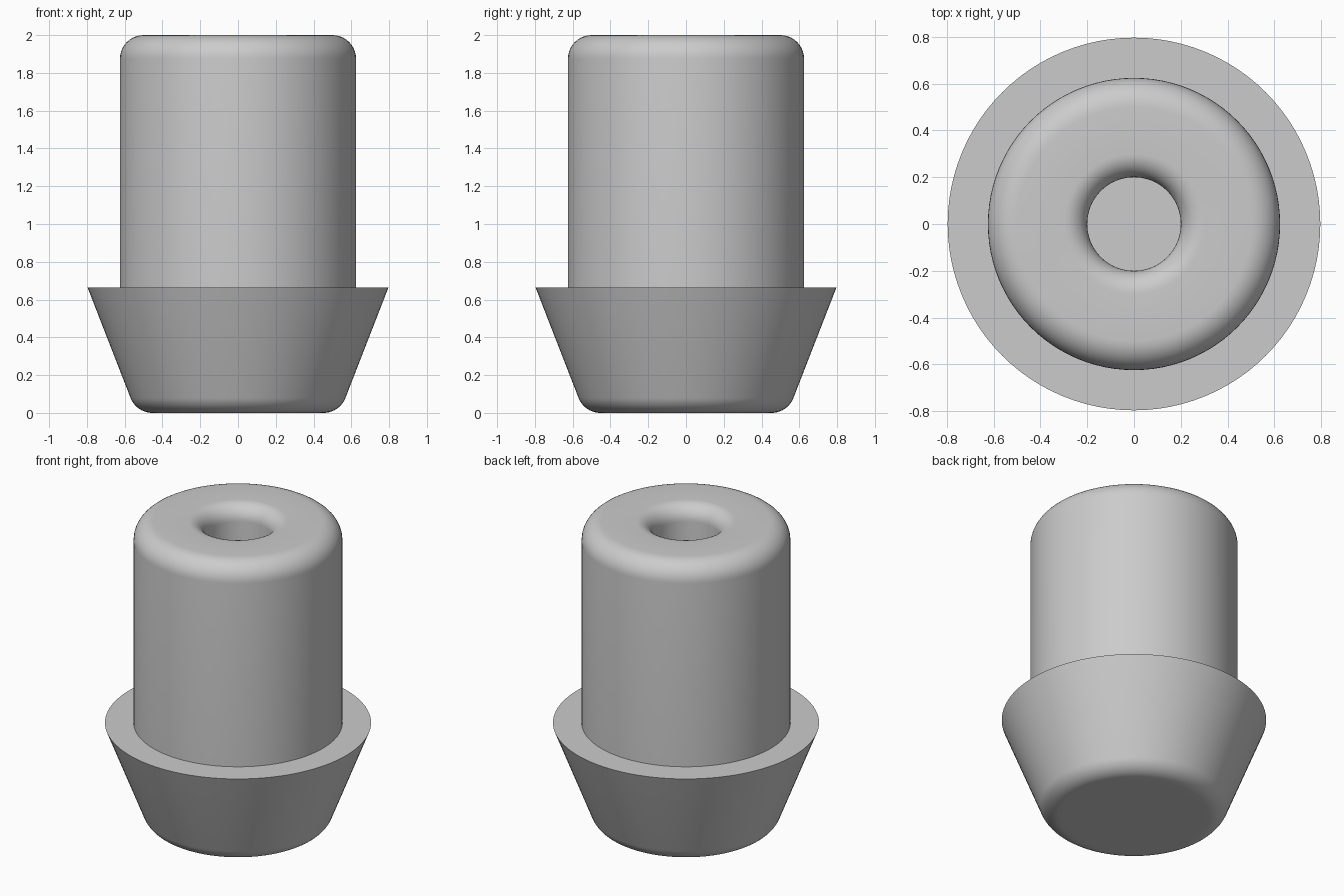
import bpy
import bmesh
import math
from mathutils import Vector

if "Cube" in bpy.data.objects:
    bpy.data.objects.remove(bpy.data.objects["Cube"], do_unlink=True)

SEGMENTS = 96
ARC_STEPS = 10


def make_material(name, colour):
    mat = bpy.data.materials.new(name)
    mat.use_nodes = True
    mat.diffuse_color = colour
    mat.node_tree.nodes["Principled BSDF"].inputs["Base Color"].default_value = colour
    return mat


def fillet(before, corner, after, radius):
    """Points of a tangent arc that rounds one profile corner."""
    a = (before - corner).normalized()
    b = (after - corner).normalized()
    half = a.angle(b) / 2
    centre = corner + (a + b).normalized() * (radius / math.sin(half))
    start = corner + a * (radius / math.tan(half)) - centre
    end = corner + b * (radius / math.tan(half)) - centre
    sweep = start.angle(end)
    return [centre + (start * math.sin((1 - t) * sweep) + end * math.sin(t * sweep))
            / math.sin(sweep) for t in (i / ARC_STEPS for i in range(ARC_STEPS + 1))]


def rounded_profile(corners):
    """Expand (radius from axis, height, fillet radius) corners into points."""
    pts = [Vector((r, 0, z)) for r, z, _ in corners]
    out = []
    for i, (_, _, radius) in enumerate(corners):
        if radius:
            out += fillet(pts[i - 1], pts[i], pts[i + 1], radius)
        else:
            out.append(pts[i])
    return out


def lathe(name, corners, material):
    bm = bmesh.new()
    verts = [bm.verts.new(p) for p in rounded_profile(corners)]
    edges = [bm.edges.new(pair) for pair in zip(verts, verts[1:])]
    bmesh.ops.spin(bm, geom=verts + edges, cent=(0, 0, 0), axis=(0, 0, 1),
                   angle=math.tau, steps=SEGMENTS, use_merge=False)
    bmesh.ops.remove_doubles(bm, verts=bm.verts[:], dist=0.0001)
    # Close the underside and the floor of the blind hole
    bmesh.ops.holes_fill(bm, edges=[e for e in bm.edges if e.is_boundary], sides=0)
    bmesh.ops.recalc_face_normals(bm, faces=bm.faces[:])
    mesh = bpy.data.meshes.new(name)
    bm.to_mesh(mesh)
    bm.free()
    mesh.materials.append(material)
    obj = bpy.data.objects.new(name, mesh)
    bpy.context.collection.objects.link(obj)
    bpy.ops.object.select_all(action="DESELECT")
    obj.select_set(True)
    bpy.context.view_layer.objects.active = obj
    bpy.ops.object.shade_smooth_by_angle(angle=math.radians(30))
    return obj


grey = make_material("plain grey", (0.6, 0.6, 0.6, 1))

# Flared foot, straight stem, rounded rim and blind centre hole
lathe("flared_plug", [
    (0.40, 0.0, 0),
    (0.538, 0.0, 0.125),
    (0.797, 0.665, 0),
    (0.625, 0.665, 0),
    (0.625, 2.0, 0.125),
    (0.20, 2.0, 0.10),
    (0.20, 0.67, 0),
], grey)
